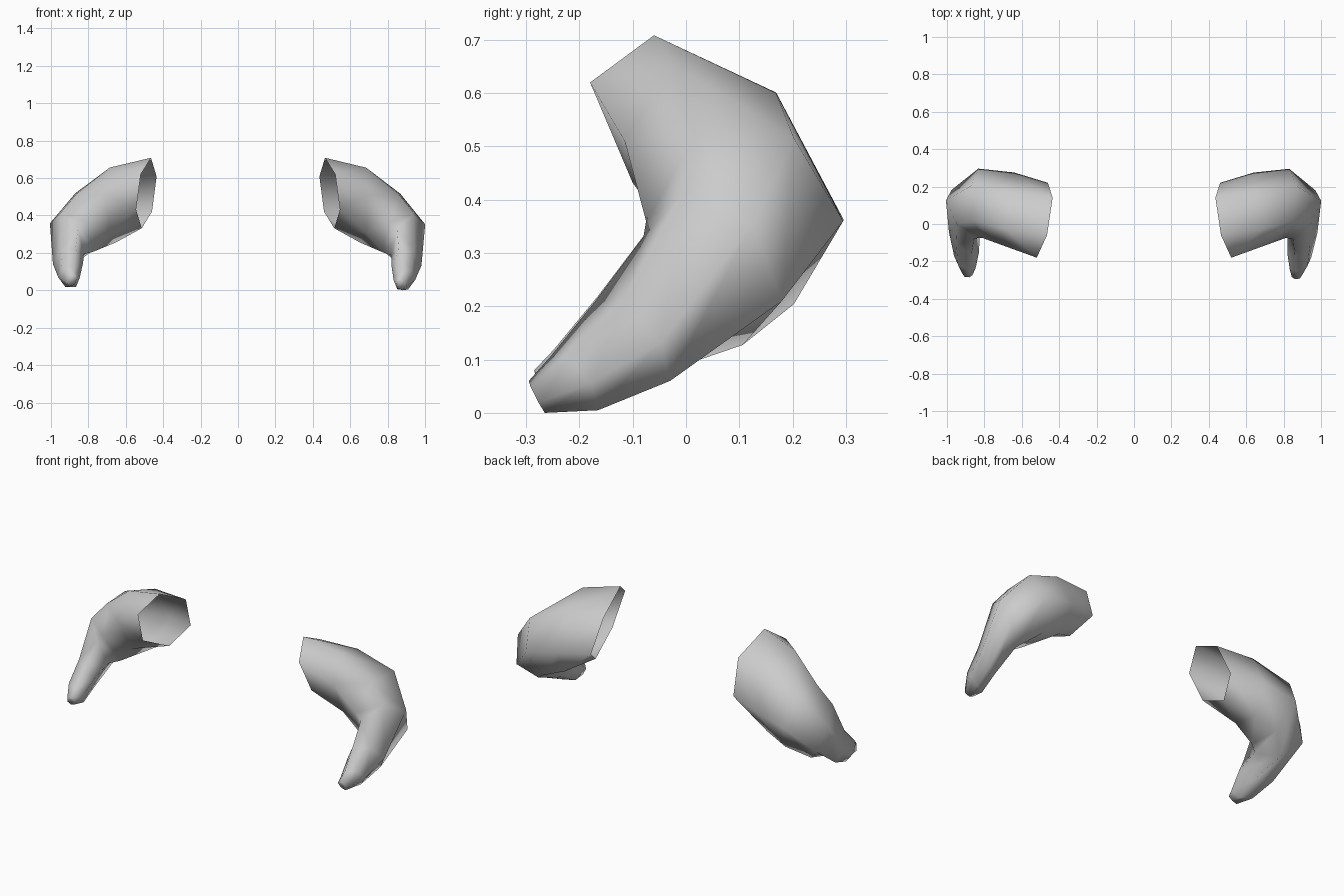
import bpy
import bmesh
import math
from mathutils import Vector

cube = bpy.data.objects.get("Cube")
if cube:
    bpy.data.objects.remove(cube, do_unlink=True)

SIDES = 6

# One flat grey for both horns
grey = bpy.data.materials.new("light_grey")
grey.use_nodes = True
colour = (0.6, 0.6, 0.6, 1)
grey.diffuse_color = colour
grey.node_tree.nodes["Principled BSDF"].inputs["Base Color"].default_value = colour

# Cross-sections from open root to tip: centre, front half-axis, outer half-axis
SECTIONS = [
    ((.49, .02, .52), (.03, -.2, .1), (-.046, .023, .16)),
    ((.67, .08, .455), (.03, -.195, .055), (0, -.01, .2)),
    ((.82, .11, .36), (-.01, -.185, 0), (.05, 0, .18)),
    ((.91, .05, .27), (-.06, -.13, .06), (.07, .01, .13)),
    ((.9, -.1, .135), (-.04, -.07, .075), (.07, .02, .04)),
    ((.89, -.21, .055), (-.02, -.045, .05), (.055, .01, .03)),
    ((.87, -.28, .03), (-.01, -.015, .03), (.025, -.005, .005)),
]


def make_horn(name, side, tip_shift):
    """Skin the cross-sections into a horn; tip_shift bends the tip slightly."""
    bm = bmesh.new()
    rings = []
    for i, (centre, front, outer) in enumerate(SECTIONS):
        bend = Vector(tip_shift) * (i / (len(SECTIONS) - 1)) ** 2
        ring = []
        for k in range(SIDES):
            a = math.tau * k / SIDES
            p = Vector(centre) + bend + Vector(front) * math.cos(a) + Vector(outer) * math.sin(a)
            ring.append(bm.verts.new((p.x * side, p.y, p.z)))
        rings.append(ring)
    for r, s in zip(rings, rings[1:]):
        for k in range(SIDES):
            n = (k + 1) % SIDES
            bm.faces.new((r[k], r[n], s[n], s[k]))
    # Closed tip, root stays open
    bm.faces.new(rings[-1])
    bmesh.ops.recalc_face_normals(bm, faces=bm.faces)
    for f in bm.faces:
        f.smooth = True
    mesh = bpy.data.meshes.new(name)
    bm.to_mesh(mesh)
    bm.free()
    mesh.materials.append(grey)
    horn = bpy.data.objects.new(name, mesh)
    bpy.context.collection.objects.link(horn)
    return horn


make_horn("left_horn", 1, (0, 0, 0))
make_horn("right_horn", -1, (.02, .01, .02))
